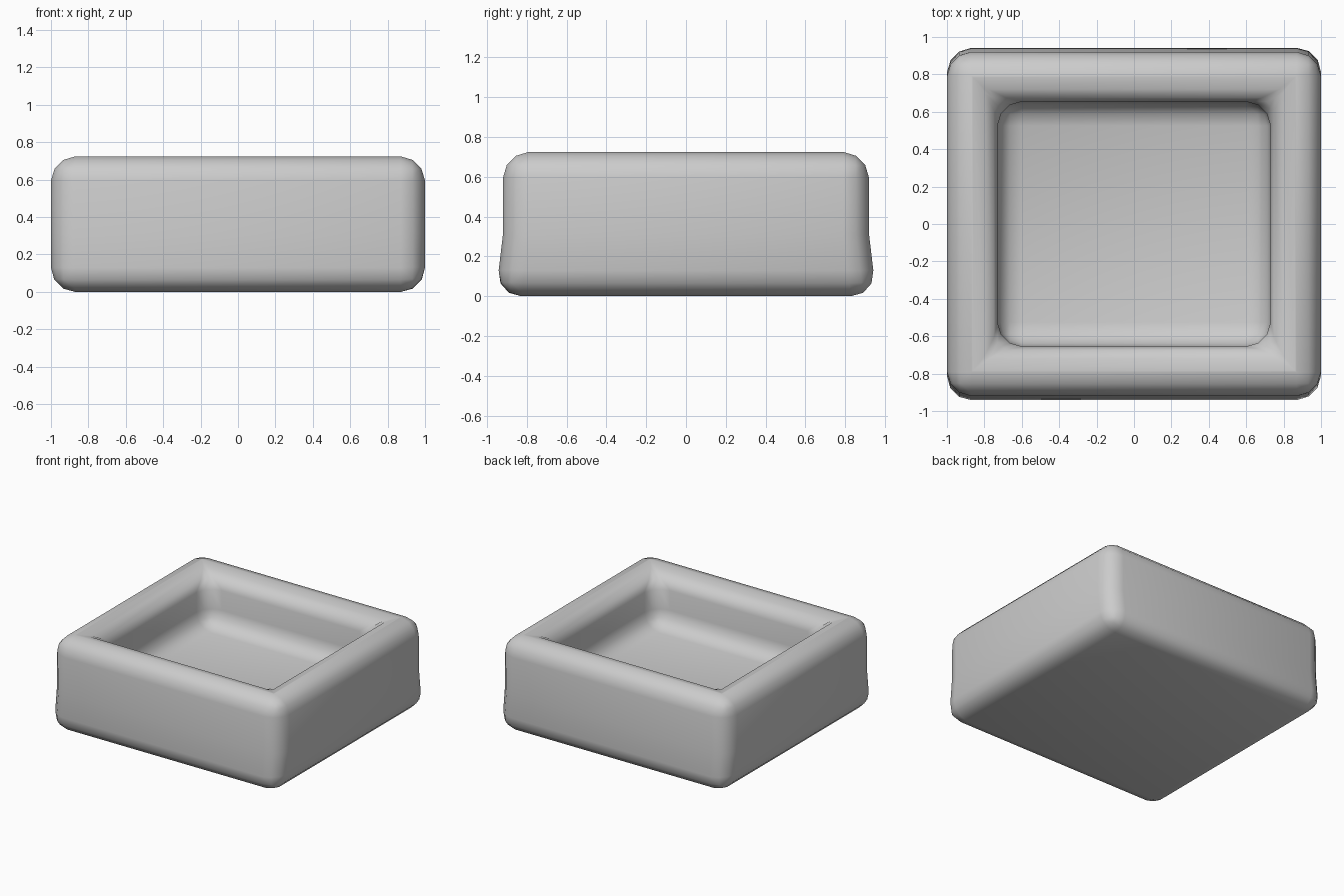
import bpy, bmesh

if "Cube" in bpy.data.objects:
    bpy.data.objects.remove(bpy.data.objects["Cube"])

grey = bpy.data.materials.new("plain grey")
grey.diffuse_color = (0.6, 0.6, 0.6, 1)
grey.use_nodes = True
grey.node_tree.nodes["Principled BSDF"].inputs["Base Color"].default_value = grey.diffuse_color

# Tray shell as stacked rectangular loops: half width, half depth, height
loops = [
    (1.0, 0.957, 0.0),    # base
    (1.0, 0.92, 0.31),    # slight waist
    (1.0, 0.92, 0.725),   # outer rim
    (0.73, 0.655, 0.725), # inner rim
    (0.73, 0.655, 0.31),  # recessed floor
]
bm = bmesh.new()
rings = [[bm.verts.new((sx * x, sy * y, z))
          for sx, sy in ((-1, -1), (1, -1), (1, 1), (-1, 1))]
         for x, y, z in loops]
for low, high in zip(rings, rings[1:]):
    for i in range(4):
        j = (i + 1) % 4
        bm.faces.new((low[i], low[j], high[j], high[i]))
bm.faces.new(rings[0][::-1])
bm.faces.new(rings[-1])
bmesh.ops.recalc_face_normals(bm, faces=bm.faces[:])
for f in bm.faces:
    f.smooth = True

mesh = bpy.data.meshes.new("tray")
bm.to_mesh(mesh)
bm.free()
mesh.materials.append(grey)
tray = bpy.data.objects.new("tray", mesh)
bpy.context.collection.objects.link(tray)

# Soft rounding on every sharp edge, inside and out
bevel = tray.modifiers.new("rounded edges", 'BEVEL')
bevel.limit_method = 'ANGLE'
bevel.width = 0.13
bevel.segments = 3
